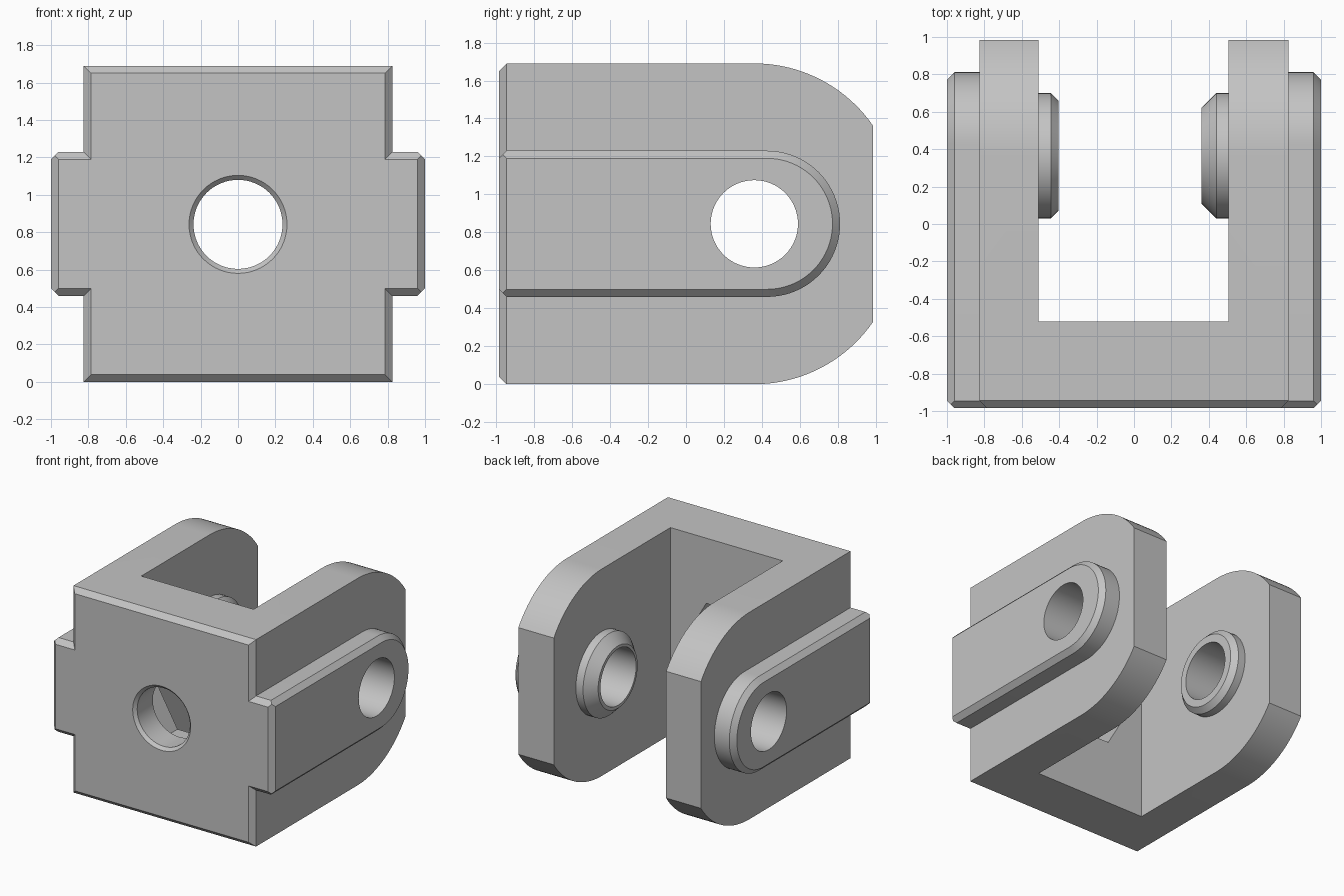
import bpy, bmesh, math
from mathutils import Matrix, Vector

if "Cube" in bpy.data.objects:
    bpy.data.objects.remove(bpy.data.objects["Cube"])

ZC = 0.845          # height of the pin and bolt axes
PIN_Y = 0.36        # pin axis position
FRONT, CH = -0.985, 0.04

steel = bpy.data.materials.new("plain grey")
steel.diffuse_color = (0.55, 0.55, 0.55, 1)
steel.use_nodes = True
steel.node_tree.nodes["Principled BSDF"].inputs["Base Color"].default_value = steel.diffuse_color


def loft(name, sections, frame=None, planes=()):
    """Skin equal-length closed sections, then trim by (point, normal) planes."""
    bm = bmesh.new()
    rings = [[bm.verts.new(p) for p in s] for s in sections]
    n = len(rings[0])
    for a, b in zip(rings, rings[1:]):
        for i in range(n):
            j = (i + 1) % n
            bm.faces.new((a[i], a[j], b[j], b[i]))
    bm.faces.new(rings[0][::-1])
    bm.faces.new(rings[-1])
    if frame:
        bmesh.ops.transform(bm, matrix=frame, verts=bm.verts)
    for co, no in planes:
        geom = bm.verts[:] + bm.edges[:] + bm.faces[:]
        bmesh.ops.bisect_plane(bm, geom=geom, plane_co=co, plane_no=no, clear_outer=True)
        bmesh.ops.holes_fill(bm, edges=[e for e in bm.edges if e.is_boundary])
    bmesh.ops.recalc_face_normals(bm, faces=bm.faces)
    me = bpy.data.meshes.new(name)
    bm.to_mesh(me)
    bm.free()
    me.materials.append(steel)
    ob = bpy.data.objects.new(name, me)
    bpy.context.collection.objects.link(ob)
    return ob


def turned(name, steps, axis, centre, sides=64, start=0.0):
    """Solid of revolution from (position, radius) steps along x or y."""
    def point(t, r, a):
        u, v = r * math.cos(a), r * math.sin(a)
        return (t, u, v) if axis == 'X' else (u, t, v)
    secs = [[point(t, r, start + math.tau * i / sides) for i in range(sides)] for t, r in steps]
    return loft(name, secs, Matrix.Translation(centre))


def combine(target, tool, operation):
    bpy.context.view_layer.objects.active = target
    mod = target.modifiers.new(operation.lower(), 'BOOLEAN')
    mod.operation, mod.object, mod.solver = operation, tool, 'EXACT'
    bpy.ops.object.modifier_apply(modifier=mod.name)
    bpy.data.objects.remove(tool)


def front_chamfer(axis, sign, half):
    """Plane trimming the front edge on one side of the block."""
    co = Vector((0, FRONT, ZC))
    co[axis] += sign * (half - CH)
    no = Vector((0, -1, 0))
    no[axis] = sign
    return co, no


# Main block: straight sides with large arcs towards the open end
R, a_end = 0.76, math.asin(0.625 / 0.76)
arc = [(PIN_Y + R * math.sin(a_end * i / 20), R * math.cos(a_end * i / 20)) for i in range(21)]
upper = [(y, 2 * ZC - R + c) for y, c in arc]
lower = [(y, R - c) for y, c in reversed(arc)]
outline = [(FRONT, 0), (FRONT, 2 * ZC)] + upper + lower
clevis = loft("clevis_bracket", [[(x, y, z) for y, z in outline] for x in (-0.825, 0.825)],
              planes=[front_chamfer(ax, s, h) for ax, h in ((0, 0.825), (2, ZC)) for s in (-1, 1)])


# Side ribs: one rounded bar through the block, chamfered at its outer faces
def rib_section(x, inset):
    r = 0.385 - inset
    pts = [(x, FRONT, ZC + r), (x, FRONT, ZC - r)]
    for i in range(41):
        a = -math.pi / 2 + math.pi * i / 40
        pts.append((x, 0.427 + r * math.cos(a), ZC + r * math.sin(a)))
    return pts


ribs = loft("side_ribs", [rib_section(-1, CH), rib_section(-1 + CH, 0),
                          rib_section(1 - CH, 0), rib_section(1, CH)],
            planes=[front_chamfer(ax, s, h) for ax, h in ((0, 1.0), (2, 0.385)) for s in (-1, 1)])
combine(clevis, ribs, 'UNION')

# Slot between the two arms
slot = loft("slot_cutter", [[(-0.51, -0.52, z), (0.505, -0.52, z), (0.505, 2, z), (-0.51, 2, z)]
                            for z in (-1, 3)])
combine(clevis, slot, 'DIFFERENCE')

# Bosses on the inner arm faces, the right one with a longer taper
pin = (0, PIN_Y + 0.005, ZC)
combine(clevis, turned("left_boss", [(-0.6, 0.335), (-0.445, 0.335), (-0.403, 0.293)], 'X', pin), 'UNION')
combine(clevis, turned("right_boss", [(0.6, 0.335), (0.44, 0.335), (0.36, 0.255)], 'X', pin), 'UNION')

# Pin hole through both arms
combine(clevis, turned("pin_cutter", [(-1.5, 0.23), (1.5, 0.23)], 'X', (0, PIN_Y, ZC)), 'DIFFERENCE')

# Countersunk bolt hole in the front plate, with a hexagonal nut pocket behind
bolt = (0, 0, ZC - 0.003)
combine(clevis, turned("bolt_cutter", [(-1.2, 0.262), (FRONT, 0.262), (FRONT + 0.024, 0.238),
                                       (-0.3, 0.238)], 'Y', bolt), 'DIFFERENCE')
combine(clevis, turned("nut_cutter", [(-0.76, 0.364), (-0.3, 0.364)], 'Y', bolt, sides=6), 'DIFFERENCE')

# Smooth curved faces, keep crisp edges
bpy.ops.object.select_all(action='DESELECT')
clevis.select_set(True)
bpy.context.view_layer.objects.active = clevis
bpy.ops.object.shade_smooth_by_angle(angle=math.radians(20))
